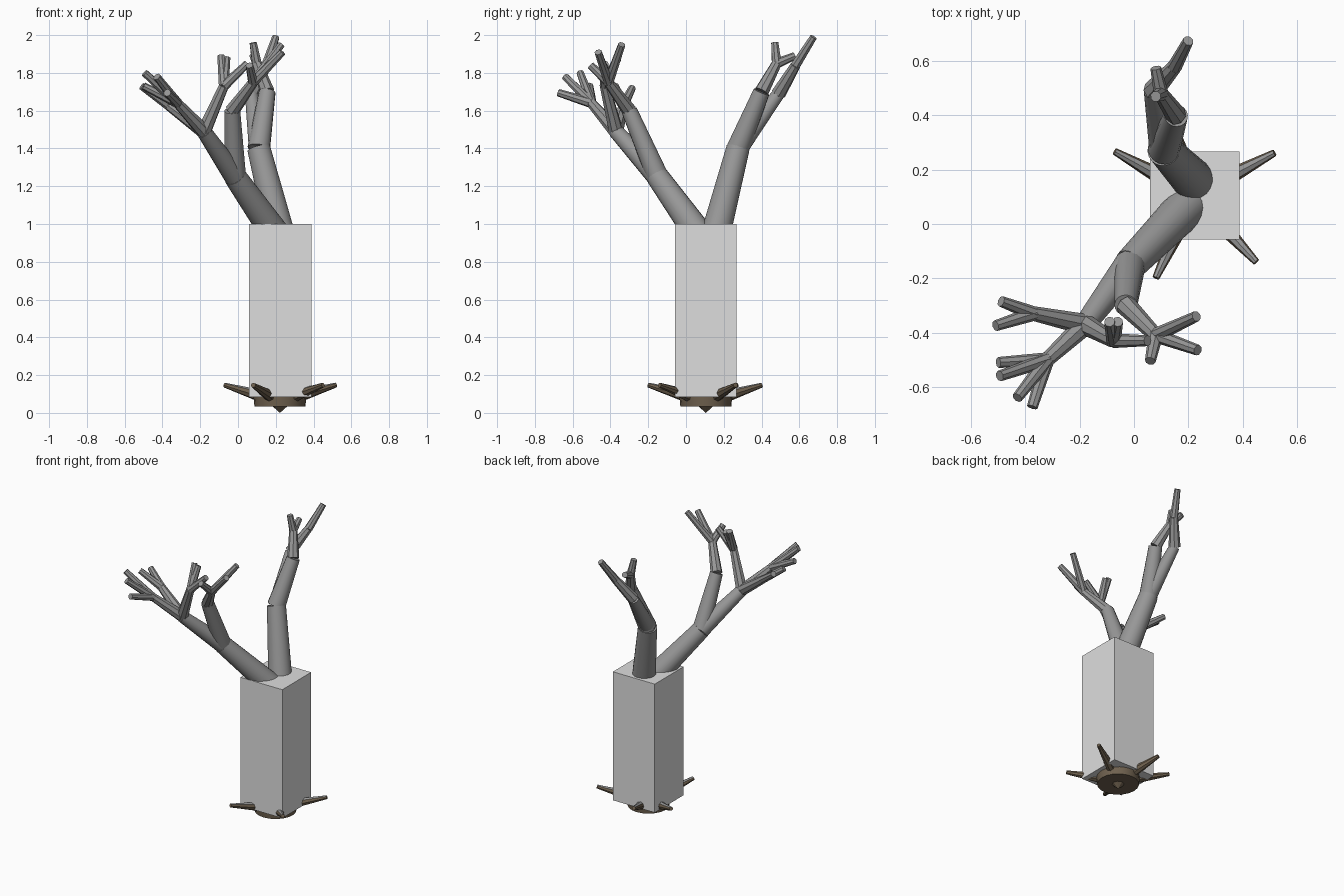
import bpy, math
from mathutils import Vector

if "Cube" in bpy.data.objects:
    bpy.data.objects.remove(bpy.data.objects["Cube"])


def material(name, rgb):
    m = bpy.data.materials.new(name)
    m.diffuse_color = (*rgb, 1)
    m.use_nodes = True
    m.node_tree.nodes["Principled BSDF"].inputs["Base Color"].default_value = m.diffuse_color
    return m


pale = material("pale_grey_trunk", (0.73, 0.73, 0.73))
bark = material("grey_bark", (0.31, 0.31, 0.31))
brown = material("root_brown", (0.16, 0.12, 0.078))


def limb(name, a, b, r1, r2, mat, sides=20):
    """Tapered round piece running from point a to point b."""
    a, b = Vector(a), Vector(b)
    d = b - a
    bpy.ops.mesh.primitive_cone_add(vertices=sides, radius1=r1, radius2=r2,
                                    depth=d.length, location=(a + b) / 2,
                                    rotation=d.to_track_quat('Z', 'Y').to_euler())
    o = bpy.context.object
    o.name = name
    o.data.materials.append(mat)
    bpy.ops.object.shade_smooth_by_angle(angle=math.radians(30))
    return o


# square trunk
cx, cy = 0.222, 0.105
bpy.ops.mesh.primitive_cube_add(size=1, location=(cx + 0.002, cy, 0.5425))
trunk = bpy.context.object
trunk.name = "trunk"
trunk.scale = (0.33, 0.325, 0.915)
trunk.data.materials.append(pale)

# branch joints
A0, A = (0.23, 0.10, 0.90), (-0.015, -0.15, 1.25)
A1, A2 = (-0.18, -0.37, 1.49), (-0.03, -0.30, 1.60)
L1, L2 = (-0.37, -0.33, 1.63), (-0.32, -0.50, 1.64)
T, F = (-0.075, -0.43, 1.73), (0.08, -0.41, 1.75)
B0, B = (0.235, 0.145, 0.90), (0.11, 0.275, 1.40)
B1, B2 = (0.155, 0.40, 1.70), (0.07, 0.49, 1.69)
N1, N2 = (0.10, 0.48, 1.85), (0.15, 0.58, 1.84)

# main limbs
limb("front_limb", A0, A, 0.080, 0.060, bark)
limb("back_limb", B0, B, 0.080, 0.062, bark)

# secondary branches
for i, (a, b, r1, r2) in enumerate([
        (A, A1, 0.058, 0.040), (A, A2, 0.058, 0.042),
        (B, B1, 0.060, 0.044), (B, B2, 0.054, 0.034)]):
    limb(f"branch_{i + 1}", a, b, r1, r2, bark, 16)

# boughs
for i, (a, b) in enumerate([(A1, L1), (A1, L2), (A1, T), (A2, F), (B1, N1), (B2, N2)]):
    limb(f"bough_{i + 1}", a, b, 0.039, 0.027, bark, 8)

# twigs: each joint with the tips growing from it
twigs = [
    (L1, [(-0.49, -0.285, 1.72), (-0.51, -0.375, 1.73)]),
    (L2, [(-0.375, -0.675, 1.695), (-0.43, -0.64, 1.78),
          (-0.495, -0.56, 1.80), (-0.50, -0.51, 1.73)]),
    (T, [(-0.09, -0.36, 1.89), (-0.06, -0.36, 1.88), (0.05, -0.43, 1.85)]),
    (F, [(0.23, -0.34, 1.95), (0.235, -0.465, 1.91), (0.06, -0.505, 1.84)]),
    (N1, [(0.08, 0.47, 1.96), (0.08, 0.575, 1.89)]),
    (N2, [(0.20, 0.675, 1.99)]),
]
n = 0
for joint, tips in twigs:
    for tip in tips:
        n += 1
        limb(f"twig_{n}", joint, tip, 0.027, 0.020, bark, 8)

# side roots: brown, with grey bark on the upward faces
for i, ang in enumerate((28, 107, 151, 245, 313)):
    c, s = math.cos(math.radians(ang)), math.sin(math.radians(ang))
    reach = 0.31 if ang == 107 else 0.335
    root = limb(f"side_root_{i + 1}", (cx + 0.10 * c, cy + 0.10 * s, 0.085),
                (cx + reach * c, cy + reach * s, 0.147), 0.034, 0.013, brown, 8)
    root.data.materials.append(bark)
    turn = root.rotation_euler.to_matrix()
    for f in root.data.polygons:
        if (turn @ f.normal).z > 0.5:
            f.material_index = 1

# root plate and tap root under the trunk
limb("root_plate", (cx, cy, 0.035), (cx, cy, 0.09), 0.135, 0.14, brown, 20)
limb("tap_root", (cx, cy, 0.0), (cx, cy, 0.04), 0.0, 0.045, brown, 8)
